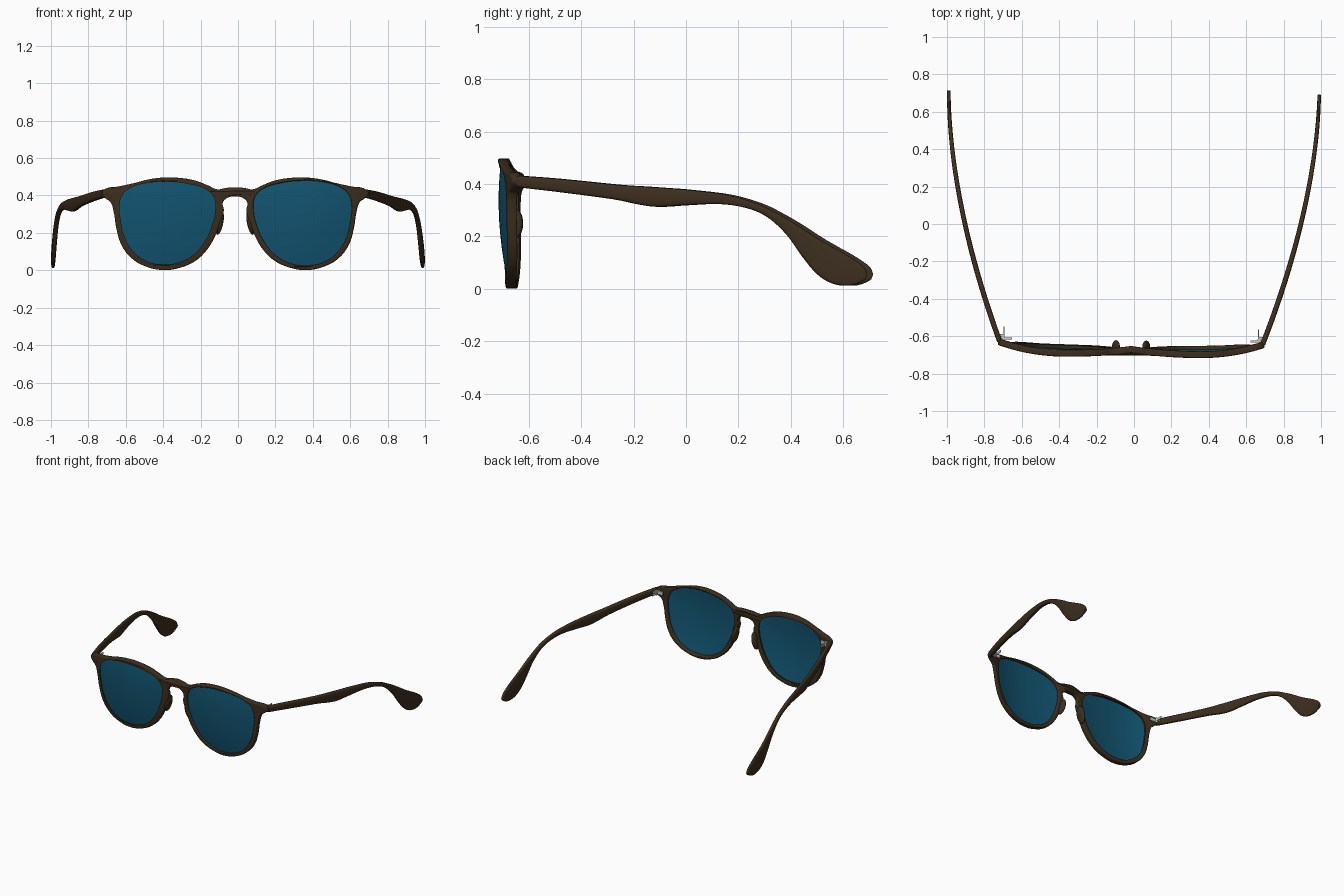
import bpy, bmesh, math
from mathutils import Vector, Matrix

if "Cube" in bpy.data.objects:
    bpy.data.objects.remove(bpy.data.objects["Cube"])

THICK, BEV = 0.036, 0.006
C = Vector((0.36, 0.27))

def material(name, col):
    m = bpy.data.materials.new(name)
    m.diffuse_color = (*col, 1)
    m.use_nodes = True
    m.node_tree.nodes["Principled BSDF"].inputs["Base Color"].default_value = m.diffuse_color
    return m

BROWN = material("dark_brown", (0.045, 0.028, 0.013))
BLUE = material("blue_lens", (0.006, 0.09, 0.165))

def face_y(u, z):
    """Depth of the domed, slightly tilted front surface."""
    d = abs(u) - 0.36
    return (-0.695 - 0.06 * z + 0.2 * (z - 0.25) ** 2
            + (0.48 if d > 0 else 0.2) * d * d)

def catmull(pts, n, closed=False):
    pts = [Vector(p) for p in pts]
    m, out = len(pts), []
    get = (lambda i: pts[i % m]) if closed else (lambda i: pts[min(max(i, 0), m - 1)])
    for i in range(m if closed else m - 1):
        a, b, c, d = get(i - 1), get(i), get(i + 1), get(i + 2)
        for k in range(n):
            t = k / n
            out.append(0.5 * (2 * b + (c - a) * t + (2 * a - 5 * b + 4 * c - d) * t * t
                              + (3 * b - a - 3 * c + d) * t ** 3))
    return out if closed else out + [pts[-1]]

def finish(name, bm, mat=None, mirror=True, angle=40):
    bmesh.ops.recalc_face_normals(bm, faces=bm.faces)
    me = bpy.data.meshes.new(name)
    bm.to_mesh(me)
    bm.free()
    ob = bpy.data.objects.new(name, me)
    bpy.context.collection.objects.link(ob)
    if mat:
        me.materials.append(mat)
    bpy.ops.object.select_all(action='DESELECT')
    ob.select_set(True)
    bpy.context.view_layer.objects.active = ob
    bpy.ops.object.shade_smooth_by_angle(angle=math.radians(angle))
    if mirror:
        ob.modifiers.new("mirror", 'MIRROR').use_mirror_merge = False
    # the whole model sits turned by a fraction of a degree
    ob.location.x = -0.008
    ob.rotation_euler.z = -0.0115
    return ob

def skin(bm, rings):
    """Bridge consecutive closed rings of vertices."""
    for a, b in zip(rings, rings[1:]):
        n = len(a)
        for i in range(n):
            bm.faces.new((a[i], a[(i + 1) % n], b[(i + 1) % n], b[i]))

# Outlines of one half, seen from the front
OUTER = [(.0, .444), (.05, .440), (.094, .433), (.147, .455), (.217, .481), (.297, .494),
         (.361, .497), (.457, .487), (.537, .467), (.618, .449), (.703, .430), (.713, .41),
         (.693, .385), (.666, .364), (.650, .316), (.634, .22), (.607, .134), (.553, .064),
         (.473, .019), (.377, .001), (.297, .013), (.217, .047), (.158, .10), (.11, .176),
         (.078, .262), (.060, .32), (.066, .36), (.045, .385), (.0, .395)]
HOLE = [(.564, .444), (.484, .470), (.361, .479), (.243, .466), (.147, .434), (.106, .39),
        (.099, .326), (.115, .246), (.158, .150), (.217, .080), (.297, .037), (.388, .026),
        (.473, .043), (.548, .096), (.596, .176), (.618, .273), (.623, .353), (.607, .406)]

# Front frame: filled outline with two holes, bevelled, then bent to the domed surface
def flip(pts):
    return [(-x, y) for x, y in reversed(pts)]

cu = bpy.data.curves.new("outline", 'CURVE')
cu.dimensions, cu.fill_mode, cu.resolution_u = '2D', 'BOTH', 5
cu.extrude, cu.bevel_depth, cu.bevel_resolution, cu.offset = THICK / 2 - BEV, BEV, 2, -BEV
for pts in (OUTER + flip(OUTER)[1:-1], HOLE, flip(HOLE)):
    sp = cu.splines.new('BEZIER')
    sp.bezier_points.add(len(pts) - 1)
    for bp, p in zip(sp.bezier_points, pts):
        bp.co = (*p, 0)
        bp.handle_left_type = bp.handle_right_type = 'AUTO'
    sp.use_cyclic_u = True
tmp = bpy.data.objects.new("outline", cu)
bpy.context.collection.objects.link(tmp)
dg = bpy.context.evaluated_depsgraph_get()
flat = bpy.data.meshes.new_from_object(tmp.evaluated_get(dg))
bm = bmesh.new()
bm.from_mesh(flat)
bpy.data.objects.remove(tmp)
bpy.data.meshes.remove(flat)
bmesh.ops.remove_doubles(bm, verts=bm.verts, dist=1e-5)
for v in bm.verts:
    x, z, d = v.co
    v.co = (x, face_y(x, z) + THICK / 2 - d, z)
finish("front_frame", bm, BROWN, mirror=False)

# Lenses: concentric rings from front centre over the rim to the back centre
rim = [C + (p - C) * 1.02 for p in catmull(HOLE, 4, True)]
bm = bmesh.new()
scales = [0.06, 0.25, 0.45, 0.65, 0.82, 1.0]
rings = []
for back, seq in ((0, scales), (0.008, scales[::-1])):
    for s in seq:
        ring = []
        for p in rim:
            q = C + (p - C) * s
            ring.append(bm.verts.new((q.x, face_y(*q) + 0.002 + 0.009 * s * s + back, q.y)))
        rings.append(ring)
skin(bm, rings)
bm.faces.new(rings[0])
bm.faces.new(rings[-1])
finish("lenses", bm, BLUE)

# Temples: top and bottom edges (y, z, y, z) of the side profile, lofted with a rounded section
SIDE = [(-.640, .432, -.640, .388), (-.483, .42, -.483, .37), (-.254, .397, -.27, .342),
        (-.16, .391, -.177, .323), (-.09, .386, -.101, .313), (.013, .378, .0, .319),
        (.166, .359, .128, .324), (.28, .326, .235, .310), (.35, .293, .319, .275),
        (.43, .247, .395, .206), (.51, .195, .452, .126), (.57, .16, .51, .057),
        (.624, .13, .567, .021), (.67, .10, .624, .012), (.693, .08, .665, .02),
        (.703, .055, .695, .036)]

def temple_x(y):
    return 0.990 - 0.285 * (max(0.7 - y, 0) / 1.33) ** 1.76

def spow(v):
    return math.copysign(abs(v) ** 0.6, v)

bm = bmesh.new()
rings = []
stations = catmull([Vector(s) for s in SIDE], 4)
for k, (ty, tz, by, bz) in enumerate(stations):
    half = 0.015 - 0.006 * k / (len(stations) - 1)
    ring = []
    for i in range(16):
        a = 2 * math.pi * i / 16
        w, h = spow(math.cos(a)), (spow(math.sin(a)) + 1) / 2
        y, z = by + (ty - by) * h, bz + (tz - bz) * h
        ring.append(bm.verts.new((temple_x(y) + half * w, y, z)))
    rings.append(ring)
skin(bm, rings)
bm.faces.new(rings[0])
bm.faces.new(rings[-1])
finish("temples", bm, BROWN, angle=50)

# Nose pads: small rounded bumps on the back of the inner rims
bm = bmesh.new()
bmesh.ops.create_uvsphere(bm, u_segments=20, v_segments=12, radius=1, matrix=(
    Matrix.Translation((.081, -.658, .25)) @ Matrix.Rotation(-0.22, 4, 'Y')
    @ Matrix.Diagonal((.017, .036, .062, 1))))
finish("nose_pads", bm, BROWN)

# Hinges: frame plate, temple arm and barrel in bare metal
bm = bmesh.new()
for loc, size in (((.665, -.620, .408), (.055, .010, .024)),
                  ((.681, -.592, .408), (.005, .07, .016)),
                  ((.694, -.603, .408), (.024, .012, .016))):
    bmesh.ops.create_cube(bm, size=1, matrix=Matrix.Translation(loc) @ Matrix.Diagonal((*size, 1)))
bmesh.ops.create_cone(bm, cap_ends=True, segments=16, radius1=.009, radius2=.009, depth=.032,
                      matrix=Matrix.Translation((.685, -.610, .408)))
finish("hinges", bm)
